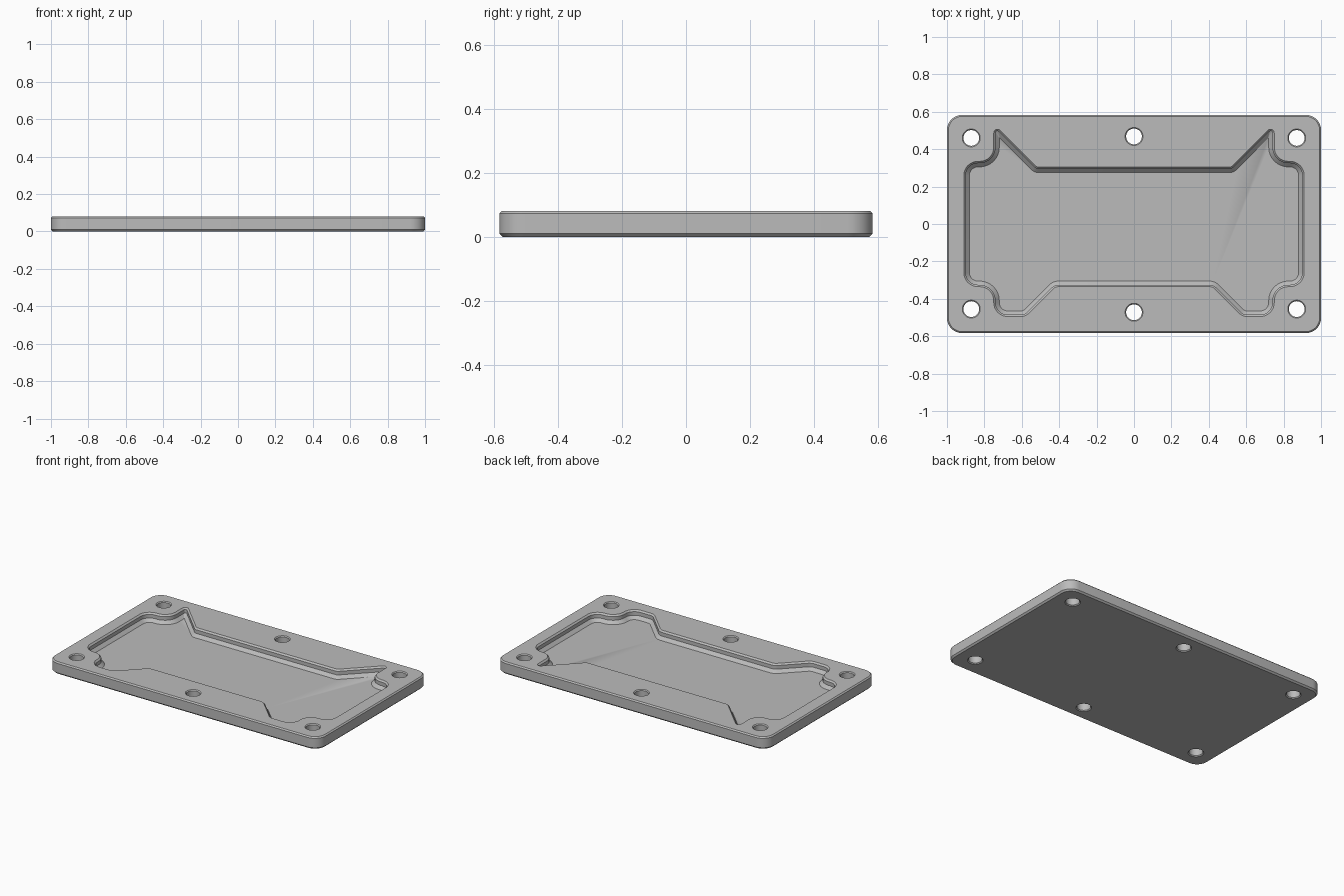
import bpy, bmesh, math
from mathutils import Vector

if "Cube" in bpy.data.objects:
    bpy.data.objects.remove(bpy.data.objects["Cube"], do_unlink=True)

HX, HY, TOP, FLOOR = 1.0, 0.583, 0.081, 0.027

grey = bpy.data.materials.new("plain grey")
grey.use_nodes = True
colour = (0.5, 0.5, 0.5, 1)
grey.diffuse_color = colour
grey.node_tree.nodes["Principled BSDF"].inputs["Base Color"].default_value = colour


def rounded_loop(corners, inset, steps=8):
    """Inset a counter-clockwise outline of (x, y, radius) and round its corners."""
    points, count = [], len(corners)
    for i, (x, y, radius) in enumerate(corners):
        here = Vector((x, y))
        d1 = (here - Vector(corners[i - 1][:2])).normalized()
        d2 = (Vector(corners[(i + 1) % count][:2]) - here).normalized()
        n1, n2 = Vector((-d1.y, d1.x)), Vector((-d2.y, d2.x))
        miter = (n1 + n2) / (1 + n1.dot(n2))
        turn = math.atan2(d1.cross(d2), d1.dot(d2))
        side = math.copysign(1, turn)
        r = max(radius - side * inset, 0.002)
        centre = here + miter * (inset + side * r)
        start = math.atan2(-side * n1.y, -side * n1.x)
        for k in range(steps + 1):
            a = start + turn * k / steps
            points.append(centre + Vector((math.cos(a), math.sin(a))) * r)
    return points


def circle(x, y, r, steps=40):
    angles = [2 * math.pi * k / steps for k in range(steps)]
    return [Vector((x + r * math.cos(a), y + r * math.sin(a))) for a in angles]


def loft(name, layers):
    """Closed solid through (loop, height) layers, listed from the bottom up."""
    bm = bmesh.new()
    rings = [[bm.verts.new((p.x, p.y, z)) for p in loop] for loop, z in layers]
    bm.faces.new(rings[0][::-1])
    bm.faces.new(rings[-1])
    n = len(rings[0])
    for low, high in zip(rings, rings[1:]):
        for i in range(n):
            j = (i + 1) % n
            bm.faces.new((low[i], low[j], high[j], high[i]))
    mesh = bpy.data.meshes.new(name)
    bm.to_mesh(mesh)
    bm.free()
    mesh.materials.append(grey)
    obj = bpy.data.objects.new(name, mesh)
    bpy.context.collection.objects.link(obj)
    return obj


# Plate with chamfered top and bottom edges
outline = [(-HX, -HY, 0.08), (HX, -HY, 0.08), (HX, HY, 0.08), (-HX, HY, 0.08)]
plate = loft("cover_plate", [
    (rounded_loop(outline, inset), z)
    for inset, z in ((0.01, 0), (0, 0.01), (0, TOP - 0.008), (0.008, TOP))])

# Pocket outline: right half, mirrored for the left
half = [(0.42, -0.335, 0.04), (0.58, -0.495, 0.06), (0.75, -0.495, 0.075),
        (0.75, -0.335, 0.075), (0.91, -0.335, 0.075), (0.91, 0.335, 0.075),
        (0.75, 0.335, 0.075), (0.75, 0.535, 0.02), (0.52, 0.305, 0.02)]
pocket = half + [(-x, y, r) for x, y, r in reversed(half)]
cutters = [loft("pocket_cutter", [
    (rounded_loop(pocket, inset), z)
    for inset, z in ((0.03, FLOOR), (0.01, FLOOR + 0.02), (0.01, TOP - 0.01),
                     (0, TOP), (0, TOP + 0.05))])]

# Six through holes with chamfered rims
for x, y in ((-0.87, 0.46), (0.87, 0.46), (-0.87, -0.455), (0.87, -0.455),
             (0, 0.468), (0, -0.472)):
    cutters.append(loft("hole_cutter", [
        (circle(x, y, r), z)
        for r, z in ((0.048, -0.05), (0.048, 0), (0.042, 0.006),
                     (0.042, TOP - 0.006), (0.048, TOP), (0.048, TOP + 0.05))]))

# Cut the pocket and holes, then drop the cutters
bpy.context.view_layer.objects.active = plate
for cutter in cutters:
    cutter.hide_render = True
    mod = plate.modifiers.new("cut", "BOOLEAN")
    mod.operation, mod.solver, mod.object = "DIFFERENCE", "EXACT", cutter
    bpy.ops.object.modifier_apply(modifier=mod.name)
    bpy.data.objects.remove(cutter, do_unlink=True)

bpy.ops.object.select_all(action="DESELECT")
plate.select_set(True)
bpy.ops.object.shade_smooth_by_angle(angle=math.radians(30))
